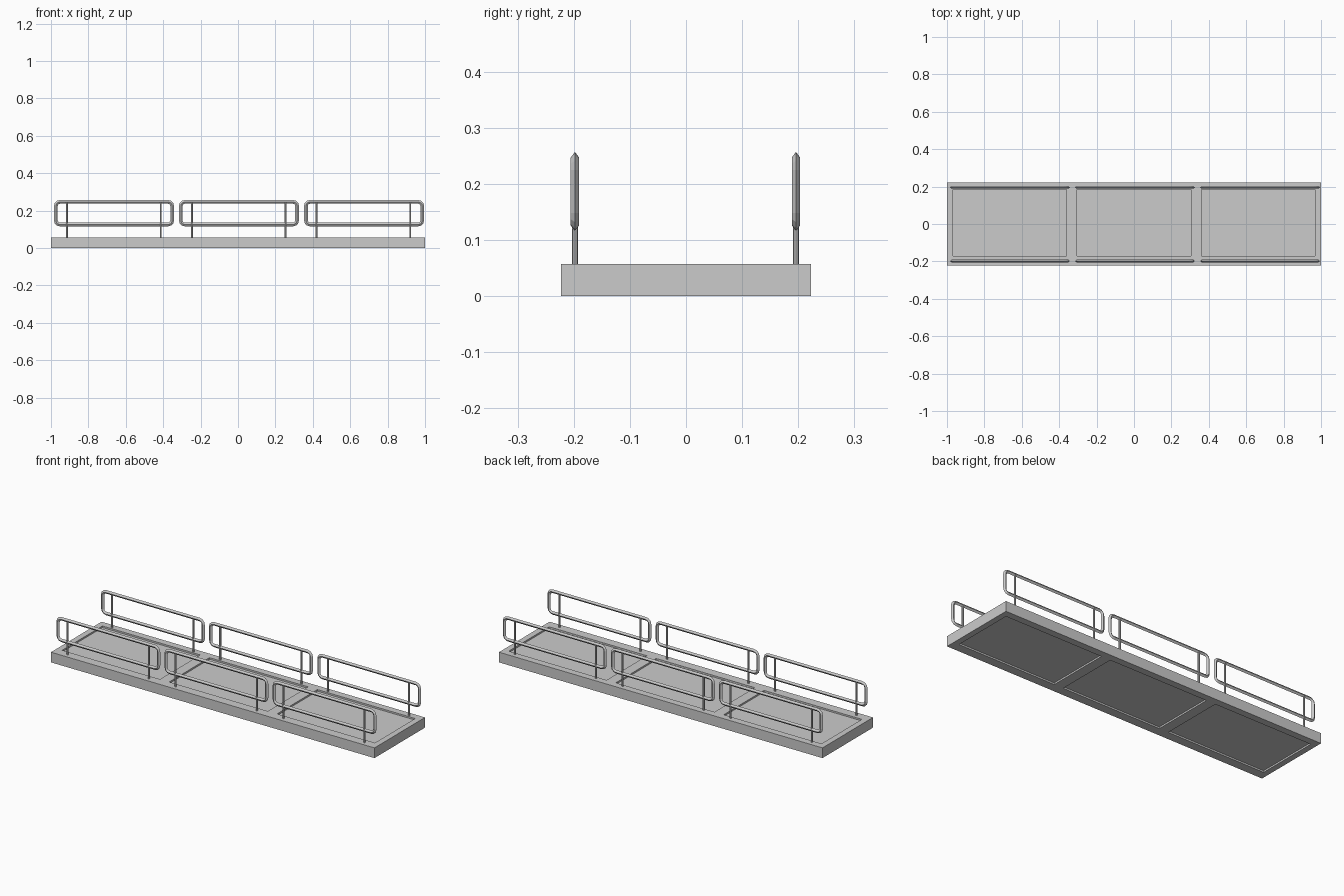
import bpy, bmesh, math
from mathutils import Matrix, Vector

if "Cube" in bpy.data.objects:
    bpy.data.objects.remove(bpy.data.objects["Cube"])

DECK_TOP = 0.057
RECESS = 0.009


def add_box(bm, x0, x1, y0, y1, z0, z1):
    size = Vector((x1 - x0, y1 - y0, z1 - z0))
    mid = Vector((x0 + x1, y0 + y1, z0 + z1)) / 2
    bmesh.ops.create_cube(bm, size=1, matrix=Matrix.Translation(mid) @ Matrix.Diagonal((*size, 1)))


def finish(bm, name):
    bmesh.ops.recalc_face_normals(bm, faces=bm.faces)
    mesh = bpy.data.meshes.new(name)
    bm.to_mesh(mesh)
    bm.free()
    obj = bpy.data.objects.new(name, mesh)
    bpy.context.collection.objects.link(obj)
    return obj


# Deck slab with three shallow recessed panels above and below
bm = bmesh.new()
add_box(bm, -1, 1, -0.223, 0.223, 0, DECK_TOP)
deck = finish(bm, "deck")

bm = bmesh.new()
for x0, x1 in ((-0.967, -0.362), (-0.305, 0.305), (0.362, 0.967)):
    add_box(bm, x0, x1, -0.172, 0.184, DECK_TOP - RECESS, DECK_TOP + 0.05)
    add_box(bm, x0, x1, -0.172, 0.184, -0.05, RECESS)
cutter = finish(bm, "panel_recess_cutter")
cutter.hide_render = True

cut = deck.modifiers.new("recesses", "BOOLEAN")
cut.operation = "DIFFERENCE"
cut.solver = "EXACT"
cut.object = cutter
bpy.context.view_layer.objects.active = deck
bpy.ops.object.modifier_apply(modifier=cut.name)
bpy.data.objects.remove(cutter)


# Rounded rectangular loop swept with a four-sided diamond section
def rail_loop(name, cx, cy):
    half_x, z0, z1 = 0.321, 0.116, 0.257
    radius, steps, in_plane, across = 0.032, 3, 0.010, 0.0075
    half_z, mid_z = (z1 - z0) / 2, (z0 + z1) / 2
    bm = bmesh.new()
    rings = []
    for corner, (sx, sz) in enumerate(((1, 1), (-1, 1), (-1, -1), (1, -1))):
        ox = cx + sx * (half_x - radius)
        oz = mid_z + sz * (half_z - radius)
        for i in range(steps + 1):
            a = math.radians(90 * (corner + i / steps))
            ring = []
            for out, side in ((0, 0), (-in_plane, across), (-2 * in_plane, 0), (-in_plane, -across)):
                r = radius + out
                ring.append(bm.verts.new((ox + r * math.cos(a), cy + side, oz + r * math.sin(a))))
            rings.append(ring)
    for r0, r1 in zip(rings, rings[1:] + rings[:1]):
        for k in range(4):
            j = (k + 1) % 4
            bm.faces.new((r0[k], r0[j], r1[j], r1[k]))
    return finish(bm, name)


# Slim post from the deck up into the top bar
def post(name, x, y):
    bm = bmesh.new()
    bmesh.ops.create_cone(bm, cap_ends=True, segments=8, radius1=0.0052, radius2=0.0052,
                          depth=0.2, matrix=Matrix.Translation((x, y, 0.147)))
    return finish(bm, name)


# Three guard rails along each long side
for side, y in (("front", -0.198), ("back", 0.196)):
    for n, (cx, px) in enumerate(((-0.663, -0.664), (0.005, 0.004), (0.674, 0.67))):
        rail_loop(f"{side}_rail_{n + 1}", cx, y)
        for label, dx in (("left", -0.251), ("right", 0.251)):
            post(f"{side}_post_{n + 1}_{label}", px + dx, y)
